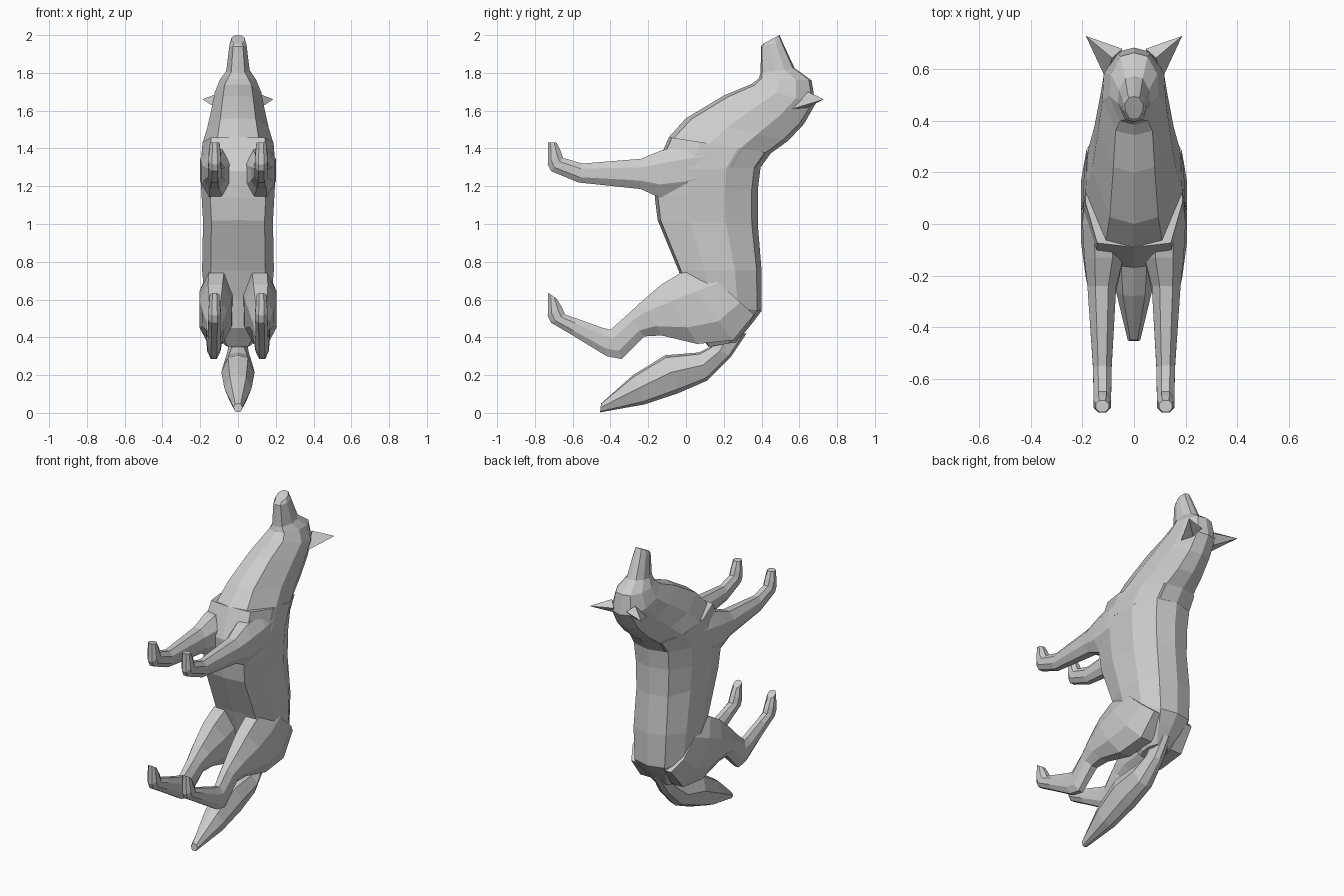
import bpy, bmesh


def finish(name, bm, mirror=False):
    bmesh.ops.recalc_face_normals(bm, faces=bm.faces)
    mesh = bpy.data.meshes.new(name)
    bm.to_mesh(mesh)
    bm.free()
    obj = bpy.data.objects.new(name, mesh)
    bpy.context.collection.objects.link(obj)
    if mirror:
        obj.modifiers.new("mirror", 'MIRROR')
    return obj


def loft(name, sections, half, mirror=False):
    """Skin rings. Section: (y, z) of one edge, (y, z) of the opposite edge,
    x centre, half width. half: (width factor, position across) pairs."""
    outline = half + [(-w, t) for w, t in reversed(half) if w > 0]
    bm = bmesh.new()
    rings = []
    for ya, za, yb, zb, xc, hw in sections:
        rings.append([bm.verts.new((xc + w * hw, ya + (yb - ya) * t, za + (zb - za) * t))
                      for w, t in outline])
    n = len(outline)
    for a, b in zip(rings, rings[1:]):
        for i in range(n):
            j = (i + 1) % n
            bm.faces.new((a[i], a[j], b[j], b[i]))
    bm.faces.new(rings[0])
    bm.faces.new(rings[-1])
    return finish(name, bm, mirror)


TORSO = [(0, 0), (.76, .03), (1, .32), (.97, .68), (.62, .94), (0, 1)]
NECK = [(0, 0), (.58, .05), (1, .4), (.95, .7), (.55, .95), (0, 1)]
LIMB = [(.45, 0), (1, .28), (1, .72), (.45, 1)]
TAIL = [(0, 0), (.6, .06), (1, .45), (.6, .9), (0, 1)]

# trunk from rump to shoulders
loft("torso", [
    (.12, .35, .27, .375, 0, .07),
    (.04, .45, .355, .48, 0, .14),
    (.01, .60, .40, .54, 0, .175),
    (-.04, .755, .40, .755, 0, .19),
    (-.15, 1.02, .38, 1.00, 0, .185),
    (-.165, 1.14, .38, 1.18, 0, .193),
    (-.17, 1.28, .395, 1.30, 0, .20),
    (-.09, 1.46, .45, 1.375, 0, .188)], TORSO)

# neck, skull and muzzle
loft("neck_and_head", [
    (-.17, 1.28, .395, 1.30, 0, .20),
    (-.09, 1.46, .45, 1.375, 0, .188),
    (0, 1.56, .54, 1.44, 0, .162),
    (.20, 1.68, .625, 1.53, 0, .138),
    (.345, 1.74, .685, 1.635, 0, .123),
    (.385, 1.77, .665, 1.76, 0, .095),
    (.395, 1.80, .575, 1.825, 0, .062),
    (.397, 1.94, .51, 1.965, 0, .045),
    (.41, 1.955, .495, 2.0, 0, .036)], NECK)

# forelegs with upturned paws
loft("front_leg", [
    (.15, 1.43, .17, 1.20, .13, .06),
    (0, 1.42, 0, 1.15, .122, .078),
    (-.13, 1.39, -.14, 1.14, .117, .076),
    (-.24, 1.345, -.24, 1.185, .125, .056),
    (-.55, 1.32, -.57, 1.22, .123, .036),
    (-.65, 1.35, -.715, 1.28, .123, .034),
    (-.665, 1.39, -.732, 1.315, .123, .034),
    (-.685, 1.43, -.73, 1.432, .123, .025)], LIMB, True)

# hind legs: thigh, hock, paw
loft("hind_leg", [
    (.10, .755, .36, .52, .11, .075),
    (-.03, .74, .25, .385, .115, .09),
    (-.13, .68, .06, .365, .12, .085),
    (-.24, .585, -.13, .41, .122, .065),
    (-.31, .52, -.22, .405, .122, .048),
    (-.40, .44, -.34, .285, .128, .036),
    (-.44, .45, -.42, .30, .128, .034),
    (-.58, .50, -.60, .41, .125, .033),
    (-.64, .52, -.715, .478, .124, .033),
    (-.657, .56, -.732, .515, .124, .033),
    (-.685, .605, -.73, .635, .124, .025)], LIMB, True)

# bushy tail
loft("tail", [
    (.17, .44, .32, .42, 0, .045),
    (.13, .35, .24, .30, 0, .055),
    (.07, .32, .11, .17, 0, .078),
    (-.11, .305, -.04, .105, 0, .088),
    (-.28, .20, -.22, .045, 0, .072),
    (-.45, .05, -.455, .003, 0, .024)], TAIL)

# pointed ears
bm = bmesh.new()
base = [bm.verts.new(p) for p in
        [(.11, .565, 1.61), (.085, .645, 1.70), (.045, .68, 1.665), (.08, .64, 1.615)]]
tip = bm.verts.new((.187, .73, 1.66))
for i in range(4):
    bm.faces.new((base[i], base[(i + 1) % 4], tip))
bm.faces.new(base)
finish("ear", bm, True)
